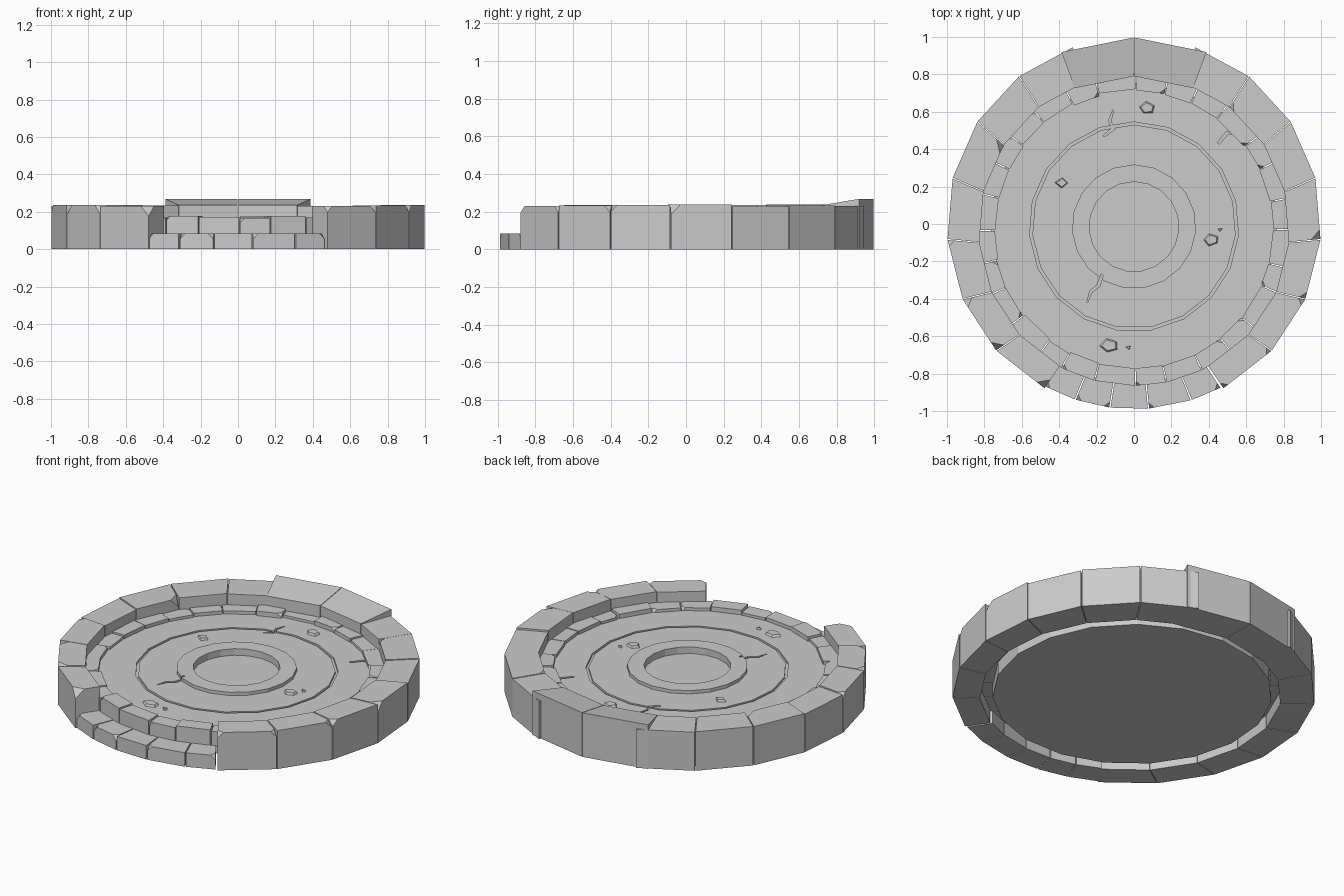
import bpy, bmesh, random
from math import radians, sin, cos, hypot

random.seed(4)
if "Cube" in bpy.data.objects:
    bpy.data.objects.remove(bpy.data.objects["Cube"])

stone_grey = bpy.data.materials.new("stone_grey")
stone_grey.use_nodes = True
GREY = (0.6, 0.6, 0.6, 1)
stone_grey.diffuse_color = GREY
stone_grey.node_tree.nodes["Principled BSDF"].inputs["Base Color"].default_value = GREY


def finish(name, bm):
    bmesh.ops.recalc_face_normals(bm, faces=bm.faces)
    mesh = bpy.data.meshes.new(name)
    bm.to_mesh(mesh)
    bm.free()
    mesh.materials.append(stone_grey)
    obj = bpy.data.objects.new(name, mesh)
    bpy.context.collection.objects.link(obj)
    return obj


def polar(angle, radius, cy=0.0):
    return radius * cos(radians(angle)), cy + radius * sin(radians(angle))


def prism(bm, low, high):
    """Close a solid between two matching loops of points."""
    a = [bm.verts.new(p) for p in low]
    b = [bm.verts.new(p) for p in high]
    bm.faces.new(a)
    bm.faces.new(b)
    for i in range(len(a)):
        j = (i + 1) % len(a)
        bm.faces.new((a[i], a[j], b[j], b[i]))
    return b


def block(bm, start, end, inner, outer, z0, z_in, z_out, inner_cy, outer_cy=0.0, chips=(), size=0.04):
    """One ring stone; chips lists the top corners to break off."""
    plan = [polar(start, inner, inner_cy), polar(start, outer, outer_cy),
            polar(end, outer, outer_cy), polar(end, inner, inner_cy)]
    tops = (z_in, z_out, z_out, z_in)
    top = prism(bm, [(*p, z0) for p in plan], [(*p, z) for p, z in zip(plan, tops)])
    corners = [top[c] for c in chips]
    if corners:
        bmesh.ops.bevel(bm, geom=corners, offset=size, segments=1, affect='VERTICES')


STEP = 360 / 19
CY = -0.03

# Outer wall, open at the front
bm = bmesh.new()
for k in range(1, 18):
    if k in (8, 9, 10):
        continue
    a = 90 - k * STEP
    h = 0.232 + random.uniform(-0.004, 0.006)
    chips = {4: (2,), 5: (2,), 6: (1,), 7: (1, 2), 11: (1,), 12: (1, 2), 13: (2,), 15: (3,), 2: (0,)}.get(k, ())
    block(bm, a - 0.15, a - STEP + 0.15, 0.83, 1.0, 0, h, h, CY,
          chips=chips, size=random.uniform(0.03, 0.055))
finish("outer_wall", bm)

# Two larger stones at the back, rising outwards
bm = bmesh.new()
for side in (-1, 1):
    block(bm, 90 + side * 0.1, 90 + side * 22.7, 0.82, 1.005, 0, 0.235, 0.268, CY, -0.008)
finish("back_stones", bm)

# Low entrance step
bm = bmesh.new()
joints = (-62, -72, -85.5, -97.5, -108.5, -119)
for i, (a, b) in enumerate(zip(joints, joints[1:])):
    block(bm, a - 0.2, b + 0.2, 0.82, 0.99, 0, 0.085, 0.085, CY, chips=((1,), (2,), (), (1, 2), (2,))[i], size=0.03)
finish("front_step", bm)

# Inner kerb of small uneven stones
bm = bmesh.new()
count = 28
angles = [i * 360 / count + random.uniform(-2, 2) for i in range(count)]
angles.append(angles[0] + 360)
for a, b in zip(angles, angles[1:]):
    h = random.uniform(0.165, 0.178)
    chips = random.choice(((), (), (0,), (3,), (1,)))
    block(bm, a + 0.2, b - 0.2, 0.745 + random.uniform(-0.008, 0.008), 0.835,
          0.08, h, h, CY, CY, chips, 0.025)
finish("inner_kerb", bm)

# Floor disc with a shallow groove, a raised ring and a sunken centre
bm = bmesh.new()
profile = ((0.77, 0), (0.77, 0.15), (0.56, 0.15), (0.56, 0.138), (0.545, 0.138),
           (0.545, 0.15), (0.332, 0.15), (0.332, 0.17), (0.24, 0.17), (0.24, 0.13))
SIDES = 19
rings = [[bm.verts.new((*polar(90 + i * STEP, r, -0.014), z)) for i in range(SIDES)] for r, z in profile]
for low, high in zip(rings, rings[1:]):
    for i in range(SIDES):
        j = (i + 1) % SIDES
        bm.faces.new((low[i], low[j], high[j], high[i]))
bm.faces.new(rings[0])
bm.faces.new(rings[-1])
floor = finish("floor_disc", bm)

# Cracks cut into the floor
cracks = (((-0.16, 0.47), (-0.11, 0.51), (-0.13, 0.55), (-0.11, 0.61)),
          ((0.45, 0.43), (0.50, 0.49), (0.53, 0.48), (0.56, 0.55)),
          ((-0.17, -0.27), (-0.19, -0.33), (-0.23, -0.36), (-0.25, -0.42)))
bm = bmesh.new()
for path in cracks:
    (x0, y0), (x1, y1) = path[0], path[-1]
    length = hypot(x1 - x0, y1 - y0)
    nx, ny = (y0 - y1) / length, (x1 - x0) / length
    widths = (0.006, 0.009, 0.007, 0.002)
    outline = [(x + nx * w, y + ny * w) for (x, y), w in zip(path, widths)]
    outline += [(x - nx * w, y - ny * w) for (x, y), w in zip(path[::-1], widths[::-1])]
    prism(bm, [(*p, 0.138) for p in outline], [(*p, 0.2) for p in outline])
cutter = finish("crack_cutter", bm)
cutter.hide_render = True
cutter.display_type = 'WIRE'
cut = floor.modifiers.new("cracks", 'BOOLEAN')
cut.operation = 'DIFFERENCE'
cut.solver = 'EXACT'
cut.object = cutter

# Small loose chips lying on the floor
bm = bmesh.new()
for x, y, size, sides in ((0.07, 0.62, 0.05, 5), (-0.385, 0.22, 0.04, 4), (0.415, -0.085, 0.047, 5),
                          (0.46, -0.03, 0.016, 3), (-0.13, -0.65, 0.057, 5), (-0.03, -0.66, 0.018, 3)):
    turn = random.uniform(0, 90)
    shape = [polar(turn + i * 360 / sides, size * random.uniform(0.8, 1.05)) for i in range(sides)]
    prism(bm, [(x + px, y + py * 0.75, 0.148) for px, py in shape],
          [(x + px * 0.78, y + py * 0.56, 0.162) for px, py in shape])
finish("floor_chips", bm)
